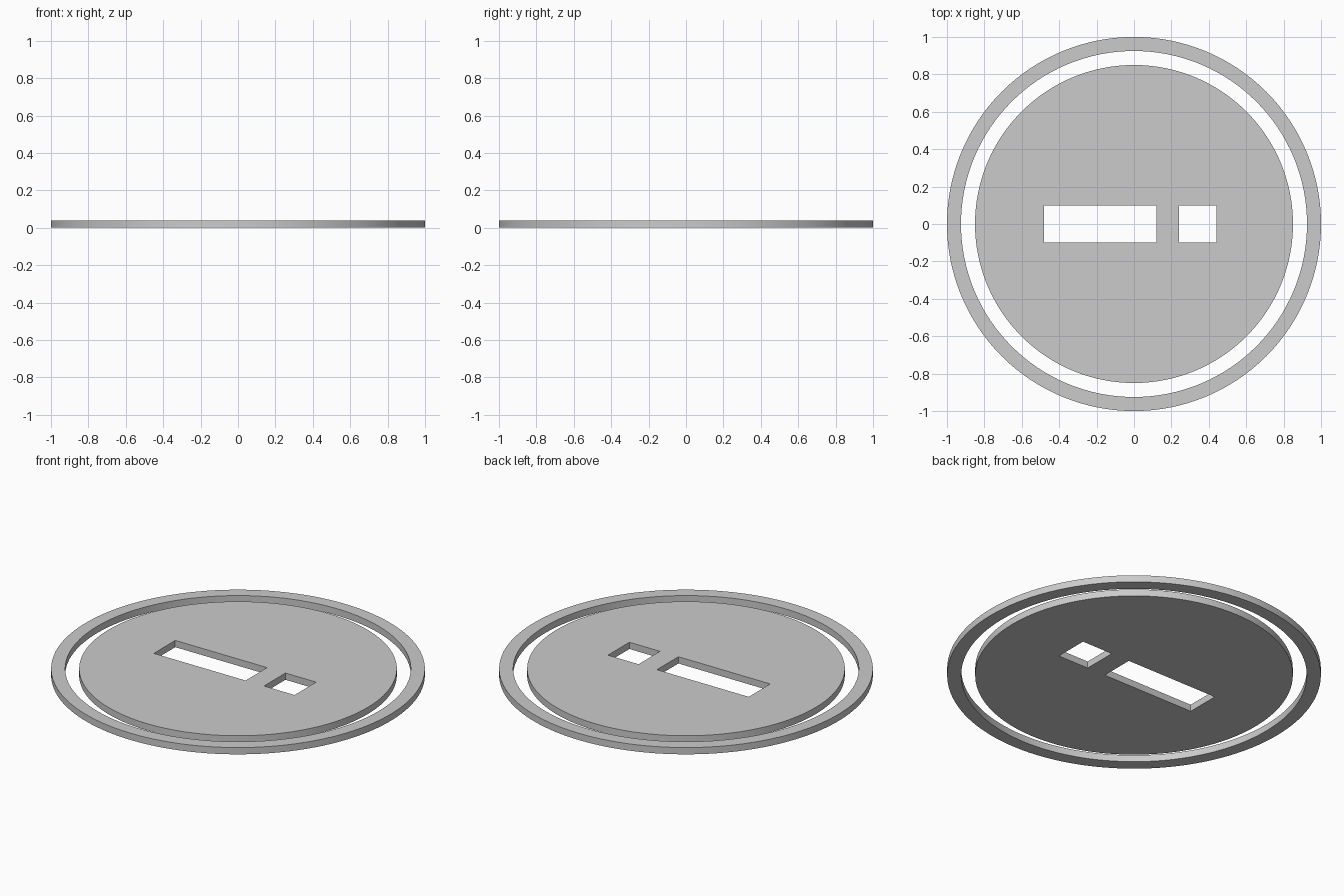
import bpy, math

if "Cube" in bpy.data.objects:
    bpy.data.objects.remove(bpy.data.objects["Cube"])

THICK = 0.04
SEGMENTS = 128


def circle(radius):
    return [(radius * math.cos(2 * math.pi * i / SEGMENTS),
             radius * math.sin(2 * math.pi * i / SEGMENTS)) for i in range(SEGMENTS)]


def rectangle(x0, x1, y0, y1):
    return [(x0, y0), (x1, y0), (x1, y1), (x0, y1)]


def plate(name, outlines):
    """Flat plate: first outline is the edge, the others are holes."""
    curve = bpy.data.curves.new(name, 'CURVE')
    curve.dimensions = '2D'
    curve.fill_mode = 'BOTH'
    curve.extrude = THICK / 2
    for points in outlines:
        spline = curve.splines.new('POLY')
        spline.points.add(len(points) - 1)
        for p, (x, y) in zip(spline.points, points):
            p.co = (x, y, 0, 1)
        spline.use_cyclic_u = True
    obj = bpy.data.objects.new(name, curve)
    bpy.context.collection.objects.link(obj)
    obj.location.z = THICK / 2

    # Turn into a clean welded mesh with smooth rims and sharp edges
    bpy.ops.object.select_all(action='DESELECT')
    obj.select_set(True)
    bpy.context.view_layer.objects.active = obj
    bpy.ops.object.convert(target='MESH')
    bpy.ops.object.mode_set(mode='EDIT')
    bpy.ops.mesh.select_all(action='SELECT')
    bpy.ops.mesh.remove_doubles(threshold=0.0001)
    bpy.ops.mesh.normals_make_consistent(inside=False)
    bpy.ops.object.mode_set(mode='OBJECT')
    bpy.ops.object.shade_smooth_by_angle(angle=math.radians(30))


# Outer ring
plate("outer_ring", [circle(1.0), circle(0.925)])

# Inner disc with a long slot and a square slot
plate("inner_disc", [circle(0.85),
                     rectangle(-0.48, 0.12, -0.1, 0.1),
                     rectangle(0.24, 0.44, -0.1, 0.1)])
